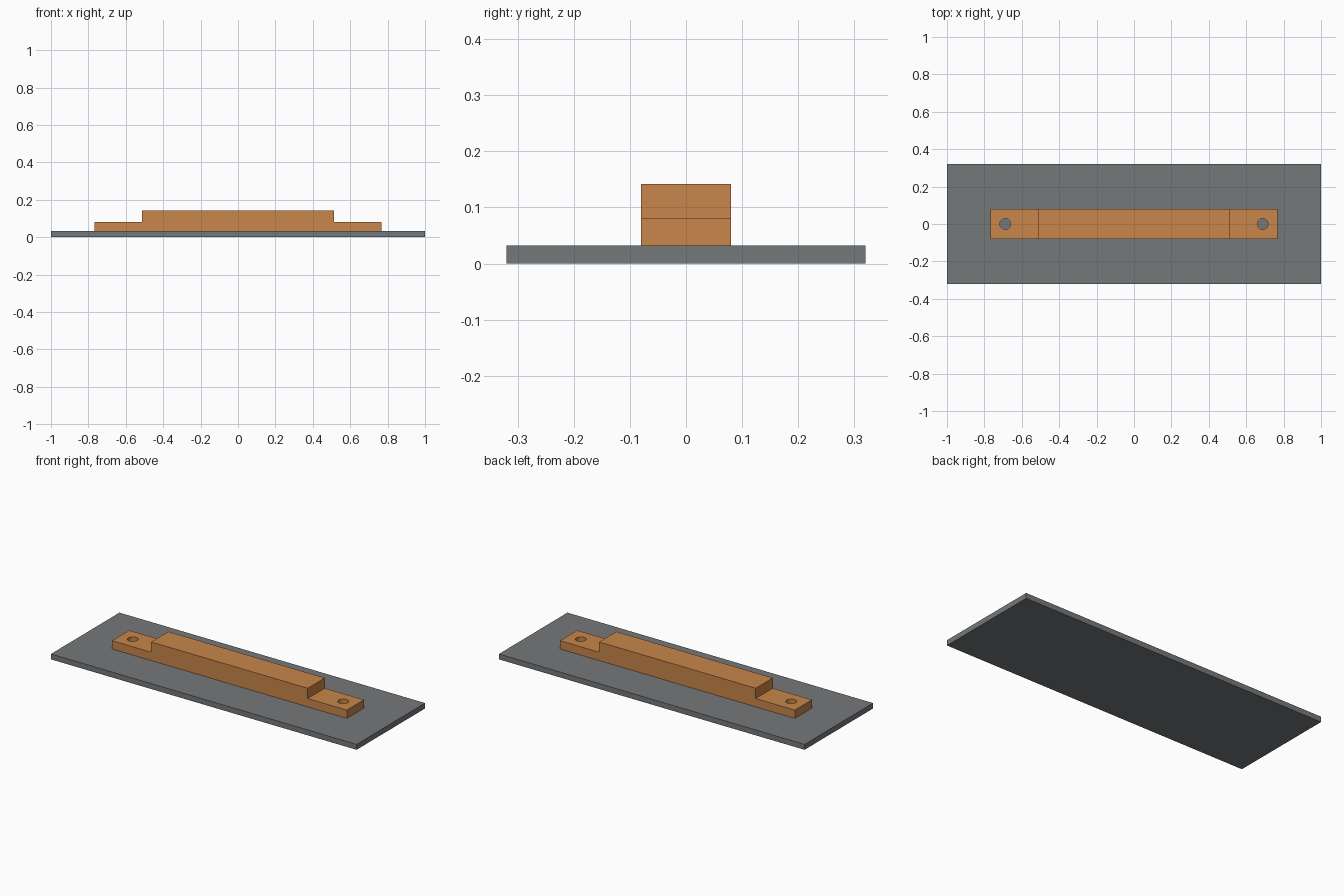
import bpy, bmesh
from mathutils import Matrix

if "Cube" in bpy.data.objects:
    bpy.data.objects.remove(bpy.data.objects["Cube"])


def material(name, rgb):
    m = bpy.data.materials.new(name)
    m.diffuse_color = (*rgb, 1)
    m.use_nodes = True
    m.node_tree.nodes["Principled BSDF"].inputs["Base Color"].default_value = m.diffuse_color
    return m


def add_object(name, bm, mat):
    bmesh.ops.recalc_face_normals(bm, faces=bm.faces)
    mesh = bpy.data.meshes.new(name)
    bm.to_mesh(mesh)
    bm.free()
    ob = bpy.data.objects.new(name, mesh)
    bpy.context.collection.objects.link(ob)
    mesh.materials.append(mat)
    return ob


def extruded_profile(name, points, half_depth, mat):
    """Extrude an x-z outline symmetrically along y."""
    bm = bmesh.new()
    face = bm.faces.new([bm.verts.new((x, -half_depth, z)) for x, z in points])
    side = bmesh.ops.extrude_face_region(bm, geom=[face])["geom"]
    verts = [v for v in side if isinstance(v, bmesh.types.BMVert)]
    bmesh.ops.translate(bm, verts=verts, vec=(0, 2 * half_depth, 0))
    return add_object(name, bm, mat)


grey = material("steel grey", (0.178, 0.188, 0.195))
orange = material("copper orange", (0.578, 0.238, 0.07))

BASE, STEP, TOP = 0.032, 0.081, 0.142

# Flat base plate
extruded_profile("base_plate", [(-1, 0), (1, 0), (1, BASE), (-1, BASE)], 0.32, grey)

# Stepped bar with a low mounting tab at each end
half = [(0.768, BASE), (0.768, STEP), (0.512, STEP), (0.512, TOP)]
outline = half + [(-x, z) for x, z in reversed(half)]
bar = extruded_profile("stepped_bar", outline, 0.08, orange)

# Screw holes through both tabs
bm = bmesh.new()
for x in (-0.688, 0.688):
    bmesh.ops.create_cone(bm, cap_ends=True, segments=32, radius1=0.029, radius2=0.029,
                          depth=0.2, matrix=Matrix.Translation((x, 0, STEP)))
cutter = add_object("hole_cutter", bm, orange)
cutter.hide_render = True
cutter.hide_set(True)
cut = bar.modifiers.new("screw_holes", "BOOLEAN")
cut.operation = "DIFFERENCE"
cut.solver = "EXACT"
cut.object = cutter

# Smooth hole walls, sharp edges elsewhere
bpy.context.view_layer.objects.active = bar
bar.select_set(True)
bpy.ops.object.modifier_apply(modifier=cut.name)
bpy.data.objects.remove(cutter)
bpy.ops.object.shade_smooth_by_angle()
